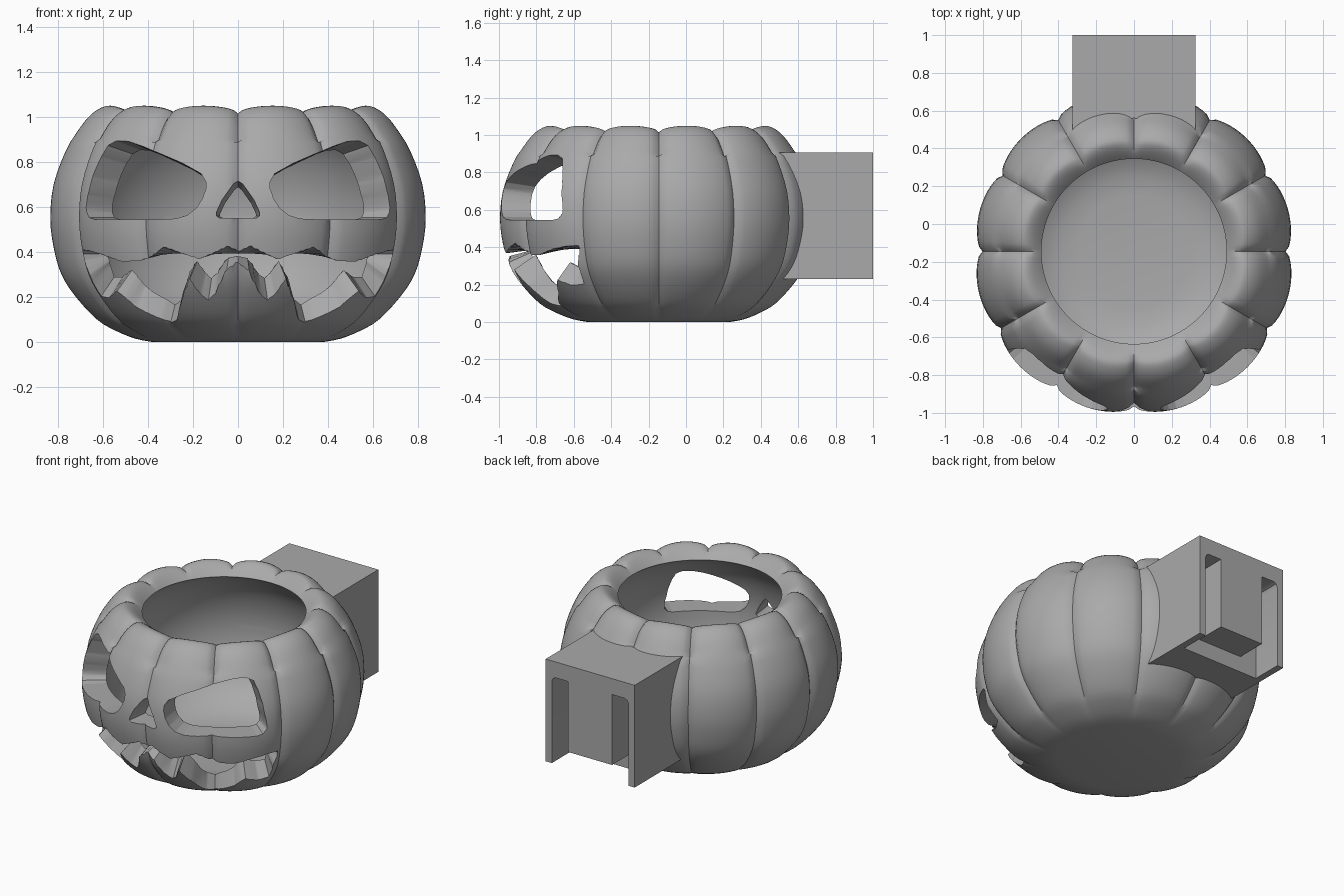
import bpy, bmesh, math

if "Cube" in bpy.data.objects:
    bpy.data.objects.remove(bpy.data.objects["Cube"])

CY = -0.145          # y of the pumpkin axis
SEG = 192            # steps around the pumpkin, 16 per rib

grey = bpy.data.materials.new("plain_grey")
grey.diffuse_color = (0.4, 0.4, 0.4, 1)
grey.use_nodes = True
grey.node_tree.nodes["Principled BSDF"].inputs["Base Color"].default_value = grey.diffuse_color

# (radius, height) profiles
OUTER = [(.38, 0), (.46, .015), (.55, .05), (.635, .1), (.73, .2), (.795, .3), (.83, .42),
         (.845, .55), (.83, .7), (.775, .85), (.715, .95), (.66, 1.015), (.60, 1.048),
         (.56, 1.04), (.52, 1.01), (.49, .98)]
INNER = [(.49, .98), (.56, .92), (.645, .8), (.70, .62), (.695, .42), (.62, .22), (.45, .1), (.3, .07)]


def spline(pts, n):
    """Catmull-Rom curve through the points."""
    out = []
    for i in range(len(pts) - 1):
        p = [pts[max(0, min(len(pts) - 1, i + k))] for k in (-1, 0, 1, 2)]
        for s in range(n):
            t = s / n
            out.append(tuple(.5 * (2 * b + (c - a) * t + (2 * a - 5 * b + 4 * c - d) * t * t
                                   + (3 * b - a - 3 * c + d) * t ** 3) for a, b, c, d in zip(*p)))
    return out + [pts[-1]]


def lerp(pts, x):
    """Piecewise linear lookup."""
    for (x0, y0), (x1, y1) in zip(pts, pts[1:]):
        if x <= x1:
            return y0 + (y1 - y0) * max(0, x - x0) / (x1 - x0)
    return pts[-1][1]


def finish(name, bm):
    bmesh.ops.recalc_face_normals(bm, faces=bm.faces)
    me = bpy.data.meshes.new(name)
    bm.to_mesh(me)
    bm.free()
    me.materials.append(grey)
    ob = bpy.data.objects.new(name, me)
    bpy.context.collection.objects.link(ob)
    return ob


def cut(ob, cutter):
    mod = ob.modifiers.new("cut", 'BOOLEAN')
    mod.operation, mod.solver, mod.object = 'DIFFERENCE', 'EXACT', cutter
    bpy.context.view_layer.objects.active = ob
    bpy.ops.object.modifier_apply(modifier=mod.name)
    bpy.data.objects.remove(cutter)


def prism(name, pts, to3d, a, b):
    """Extrude a flat outline from a to b."""
    bm = bmesh.new()
    lo, hi = ([bm.verts.new(to3d(u, v, w)) for u, v in pts] for w in (a, b))
    bm.faces.new(lo)
    bm.faces.new(hi)
    for i in range(len(pts)):
        j = (i + 1) % len(pts)
        bm.faces.new((lo[i], lo[j], hi[j], hi[i]))
    return finish(name, bm)


# Hollow ribbed pumpkin shell
def pumpkin_shell():
    bm = bmesh.new()
    rings = []
    outer = spline(OUTER, 3)
    prof = [(r, z, 1) for r, z in outer] + [(r, z, 0) for r, z in spline(INNER, 3)[1:]]
    for i, (r, z, rib) in enumerate(prof):
        # ribs fade out at the base and at the mouth of the opening
        fade = rib * min(1, i / 9) * min(1, max(0, (len(outer) - 1 - i) / 7))
        ring = []
        for k in range(SEG):
            a = 2 * math.pi * k / SEG
            groove = 1 - abs(math.sin(6 * a)) ** .5
            rr = r * (1 - .05 * fade * groove) * (1 + .022 * rib * fade * max(0, math.cos(a)))
            zz = z - (.035 * fade * groove if z > .9 else 0)
            ring.append(bm.verts.new((rr * math.sin(a), CY - rr * math.cos(a), zz)))
        rings.append(ring)
    for lo, hi in zip(rings, rings[1:]):
        for k in range(SEG):
            j = (k + 1) % SEG
            bm.faces.new((lo[k], lo[j], hi[j], hi[k]))
    bm.faces.new(rings[0])
    bm.faces.new(rings[-1])
    return finish("pumpkin_shell", bm)


# Tapered radial cutter between an upper and a lower outline in x, z
RADII = [(z, r) for r, z in OUTER[:13]]


def face_cutter(name, top, bottom, zc, shrink, depth, n=40):
    x0, x1 = top[0][0], top[-1][0]
    xs = sorted({round(x0 + (x1 - x0) * i / n, 3) for i in range(n + 1)}
                | {p[0] for p in top + bottom})
    bm = bmesh.new()

    def vert(x, z, inside):
        rs = lerp(RADII, z)
        a = math.asin(max(-1, min(1, x / rs)))
        k = rs - depth if inside else rs + .15
        f = shrink if inside else 1 + (1 - shrink) * .15 / depth
        return bm.verts.new((k * math.sin(a), CY - k * math.cos(a), zc + (z - zc) * f))

    cols = [[vert(x, lerp(line, x), inside) for line, inside in
             ((top, False), (top, True), (bottom, True), (bottom, False))] for x in xs]
    for a, b in zip(cols, cols[1:]):
        for i in range(4):
            j = (i + 1) % 4
            bm.faces.new((a[i], a[j], b[j], b[i]))
    bm.faces.new(cols[0])
    bm.faces.new(cols[-1])
    return finish(name, bm)


def mirrored(half):
    return [(-x, z) for x, z in reversed(half) if x > 0] + half


def flip(line):
    return [(-x, z) for x, z in reversed(line)]


body = pumpkin_shell()

# Eyes
eye_top = [(.14, .71), (.16, .745), (.24, .79), (.33, .83), (.42, .868), (.48, .888), (.53, .89),
           (.57, .87), (.6, .82), (.64, .73), (.66, .65), (.668, .6)]
eye_bot = [(.14, .68), (.155, .635), (.18, .595), (.22, .563), (.27, .548), (.33, .545),
           (.63, .545), (.655, .553), (.668, .58)]
cut(body, face_cutter("eye_cutter", eye_top, eye_bot, .545, .8, .25))
cut(body, face_cutter("eye_cutter", flip(eye_top), flip(eye_bot), .545, .8, .25))

# Nose
cut(body, face_cutter("nose_cutter", mirrored([(0, .72), (.02, .705), (.07, .63), (.095, .575)]),
                      mirrored([(0, .55), (.08, .55), (.095, .56)]), .55, .65, .25, 12))

# Mouth with jagged teeth
lip = [(0, .405), (.05, .425), (.1, .4), (.17, .37), (.25, .395), (.33, .42), (.39, .38), (.44, .36),
       (.51, .36), (.6, .39), (.66, .405), (.7, .41)]
teeth = [(0, .35), (.05, .32), (.1, .22), (.13, .195), (.16, .22), (.21, .29), (.245, .2), (.27, .1),
         (.3, .083), (.34, .1), (.45, .165), (.53, .235), (.57, .2), (.61, .2), (.65, .27), (.69, .36),
         (.7, .39)]
cut(body, face_cutter("mouth_cutter", mirrored(lip), mirrored(teeth), .39, .1, .14, 56))

# Mounting block with a curved front that sinks into the shell wall
arc = [(.325 * i / 8, CY + math.sqrt(.705 ** 2 - (.325 * i / 8) ** 2)) for i in range(-8, 9)]
block = prism("mounting_block", arc + [(.325, 1), (-.325, 1)], lambda u, v, w: (u, v, w), .23, .905)

# U-shaped slot, open at the bottom, around a central tongue
half = [(.16, .335), (.16, .80), (.25, .80), (.271, .791), (.28, .77), (.28, .15)]
slot = prism("slot_cutter", mirrored(half), lambda u, v, w: (u, w, v), .8, 1.1)
cut(block, slot)

for ob, angle in ((body, 35), (block, 25)):
    bpy.ops.object.select_all(action='DESELECT')
    ob.select_set(True)
    bpy.context.view_layer.objects.active = ob
    bpy.ops.object.shade_smooth_by_angle(angle=math.radians(angle))
